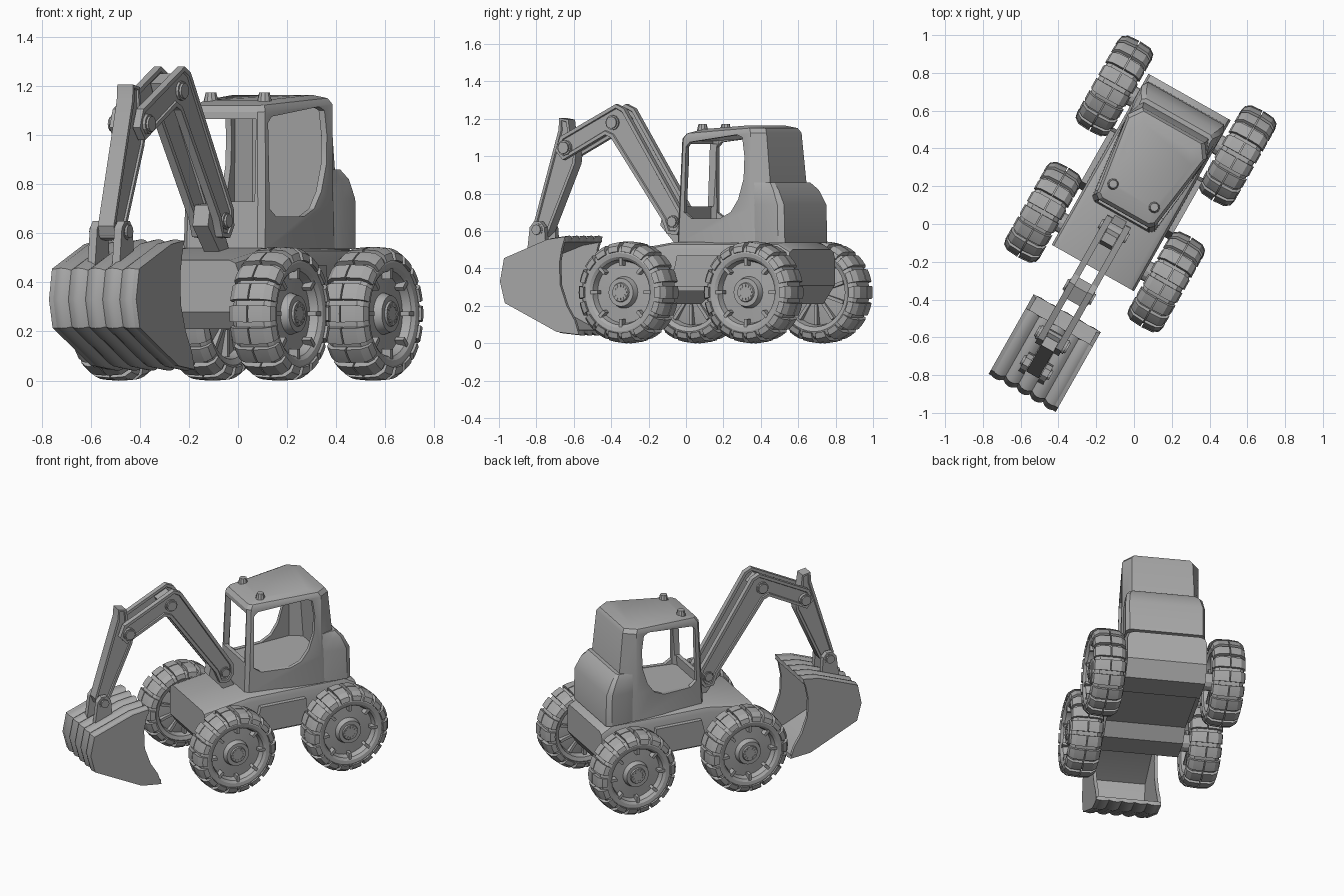
import bpy, bmesh
from math import radians, sin, cos, pi
from mathutils import Matrix, Vector

if "Cube" in bpy.data.objects:
    bpy.data.objects.remove(bpy.data.objects["Cube"])


def finish(name, bm, loc=(0, 0, 0)):
    bmesh.ops.recalc_face_normals(bm, faces=bm.faces)
    me = bpy.data.meshes.new(name)
    bm.to_mesh(me)
    bm.free()
    ob = bpy.data.objects.new(name, me)
    ob.matrix_basis = Matrix.Translation(loc)
    bpy.context.collection.objects.link(ob)
    return ob


def prism_bm(pts, u0, u1, inset=0):
    """Side profile (y, z) extruded across x, optional recessed panels."""
    bm = bmesh.new()
    a = [bm.verts.new((u0, y, z)) for y, z in pts]
    b = [bm.verts.new((u1, y, z)) for y, z in pts]
    caps = [bm.faces.new(a), bm.faces.new(b[::-1])]
    n = len(pts)
    for i in range(n):
        bm.faces.new((a[i], a[(i + 1) % n], b[(i + 1) % n], b[i]))
    bmesh.ops.recalc_face_normals(bm, faces=bm.faces)
    if inset:
        for f in caps:
            bmesh.ops.inset_region(bm, faces=[f], thickness=inset, depth=0)
            bmesh.ops.inset_region(bm, faces=[f], thickness=0.004, depth=-0.008)
    return bm


def prism(name, pts, u0, u1, inset=0):
    return finish(name, prism_bm(pts, u0, u1, inset))


def box(name, u, y0, y1, z0, z1):
    return prism(name, [(y0, z0), (y1, z0), (y1, z1), (y0, z1)], u[0], u[1])


def skin(name, rings):
    """Closed solid from a row of closed rings of points."""
    bm = bmesh.new()
    rings = [[bm.verts.new(p) for p in r] for r in rings]
    n = len(rings[0])
    for r, s in zip(rings, rings[1:]):
        for i in range(n):
            bm.faces.new((r[i], r[(i + 1) % n], s[(i + 1) % n], s[i]))
    bm.faces.new(rings[0])
    bm.faces.new(rings[-1])
    return finish(name, bm)


def loft(name, levels):
    """Stack of mirrored half plans: (z, [(x, y), ...])."""
    return skin(name, [[(x, y, z) for x, y in half + [(-x, y) for x, y in reversed(half)]]
                       for z, half in levels])


def pin(name, y, z, r, half):
    bm = bmesh.new()
    m = Matrix.Translation((0, y, z)) @ Matrix.Rotation(pi / 2, 4, 'Y')
    for d, rad in ((half, r * 0.8), (half - 0.01, r)):
        bmesh.ops.create_cone(bm, cap_ends=True, segments=12, radius1=rad,
                              radius2=rad, depth=2 * d, matrix=m)
    return finish(name, bm)


def revolve(bm, prof, angles, partial):
    rings = [[bm.verts.new((x, r * cos(a), r * sin(a))) for x, r in prof] for a in angles]
    n = len(prof)
    pairs = list(zip(rings, rings[1:])) if partial else list(zip(rings, rings[1:] + rings[:1]))
    for p, q in pairs:
        for i in range(n if partial else n - 1):
            j = (i + 1) % n
            bm.faces.new((p[i], p[j], q[j], q[i]))
    if partial:
        bm.faces.new(rings[0])
        bm.faces.new(rings[-1])


# Wheel: turned tyre and rim, tread blocks, rim ribs
bm = bmesh.new()
revolve(bm, [(.092, 0), (.092, .048), (.084, .052), (.084, .075), (.05, .085), (.045, .165),
             (.08, .175), (.092, .19), (.095, .21), (.086, .235), (.065, .25), (-.065, .25),
             (-.086, .235), (-.095, .21), (-.086, .185), (-.045, .175), (-.065, .07), (-.065, 0)],
        [2 * pi * i / 36 for i in range(36)], False)
bmesh.ops.remove_doubles(bm, verts=bm.verts, dist=1e-5)
for i in range(18):
    a = 2 * pi * i / 18
    for s in (1, -1):
        revolve(bm, [(s * x, r) for x, r in ((.003, .24), (.003, .273), (.068, .268), (.096, .248),
                                             (.104, .218), (.08, .215))],
                [a - radians(7.3), a, a + radians(7.3)], True)
for n, x, r, ln in ((8, .068, .165, .045), (10, -.055, .12, .11)):
    for i in range(n):
        bmesh.ops.create_cube(bm, matrix=Matrix.Rotation(2 * pi * i / n, 4, 'X')
                              @ Matrix.Translation((x, 0, r)) @ Matrix.Diagonal((.04, .018, ln, 1)))
for i in range(12):
    bmesh.ops.create_cube(bm, matrix=Matrix.Rotation(2 * pi * i / 12, 4, 'X')
                          @ Matrix.Translation((.09, 0, .036)) @ Matrix.Diagonal((.01, .008, .012, 1)))
first = finish("wheel", bm)
for y, end in ((-.183, "front"), (.585, "rear")):
    for s, side in ((1, "right"), (-1, "left")):
        w = bpy.data.objects.new(f"{end}_{side}_wheel", first.data)
        w.matrix_basis = Matrix.Translation((s * .375, y, .272)) @ Matrix.Rotation(0 if s > 0 else pi, 4, 'Z')
        bpy.context.collection.objects.link(w)
    pin(end + "_axle", y, .272, .055, .33)
bpy.data.objects.remove(first)

# Chassis with chamfered top edges and axle blocks beneath
bm = prism_bm([(-.31, .49), (-.31, .28), (-.26, .21), (-.09, .21), (-.01, .28), (.41, .28), (.48, .21),
               (.66, .21), (.73, .31), (.73, .5), (.66, .54), (0, .54)], -.25, .25)
edges = [e for e in bm.edges if all(v.co.z > .485 for v in e.verts)
         and abs(e.verts[0].co.x - e.verts[1].co.x) < .01]
bmesh.ops.bevel(bm, geom=edges, offset=.04, segments=2, profile=.5, affect='EDGES')
finish("chassis", bm)
for s in (1, -1):
    prism("side_step", [(.02, .3), (.39, .3), (.37, .47), (.06, .47)], s * .23, s * .28)


# Cab: hollow tapered shell with windscreen and door openings
def plan(f, fy, m, my, b, by, d=0):
    return [(f - .025 - d, fy + d), (f - d, fy + .02 + d), (m - d, my), (b - d, by - d)]


def drop_front(ob):
    """Slope the roof down towards the front."""
    for v in ob.data.vertices:
        if v.co.z > 1.08:
            v.co.z -= .035 * max(0, .3 - v.co.y) / .3
    return ob


cab = drop_front(loft("cab", [(.535, plan(.19, .0, .245, .49, .2, .62)),
                              (.72, plan(.188, .008, .243, .49, .2, .6)),
                              (1.125, plan(.178, .022, .24, .49, .19, .56)),
                              (1.15, plan(.165, .04, .225, .475, .175, .545)),
                              (1.163, plan(.145, .12, .185, .42, .14, .49))]))
cutters = [
    drop_front(loft("cavity", [(.665, plan(.188, .008, .243, .49, .2, .59, .024)),
                               (1.11, plan(.178, .028, .237, .485, .18, .55, .024)),
                               (1.135, plan(.16, .06, .21, .47, .15, .52, .024))])),
    box("windscreen_cut", (-.148, .148), -.1, .1, .73, 1.065),
    prism("door_cut", [(.055, .7), (.1, .668), (.29, .668), (.36, .7), (.41, .77), (.445, .88),
                       (.45, 1.0), (.435, 1.1), (.40, 1.115), (.085, 1.075), (.06, 1.05)], -.4, .4)]
for c in cutters:
    c.hide_render = True
    mod = cab.modifiers.new(c.name, 'BOOLEAN')
    mod.operation, mod.object, mod.solver = 'DIFFERENCE', c, 'EXACT'
dg = bpy.context.evaluated_depsgraph_get()
cut = bpy.data.meshes.new_from_object(cab.evaluated_get(dg))
cab.modifiers.clear()
cab.data = cut
for c in cutters:
    bpy.data.objects.remove(c)

# Rear engine cover wrapped round the back of the cab
loft("engine_cover", [(z, [(.185, .585), (.232, .5), (w - .002, .565), (w, .66 - (.69 - y) * .8), (w - .02, y)])
                      for z, w, y in ((.535, .25, .695), (.74, .25, .69), (.82, .238, .65), (.86, .215, .61))])

# Roof lamps
for s in (1, -1):
    bm = bmesh.new()
    bmesh.ops.create_cone(bm, cap_ends=True, segments=10, radius1=.034, radius2=.022, depth=.05)
    finish("roof_lamp", bm, (s * .125, .13, 1.148))

# Boom: two plates, cross braces and pins
boom = [(-.12, .585), (-.06, .58), (-.025, .63), (-.03, .70), (-.385, 1.255), (-.435, 1.278),
        (-.775, 1.105), (-.805, 1.03), (-.76, .98), (-.5, 1.115), (-.465, 1.1), (-.15, .66)]
for s in (1, -1):
    prism("boom_plate", boom, s * .038, s * .072, .02)
prism("boom_knee_brace", [(-.39, 1.2), (-.44, 1.25), (-.52, 1.21), (-.48, 1.13)], -.04, .04)
pin("boom_base_pin", -.085, .65, .034, .083)
pin("boom_knee_pin", -.455, 1.18, .04, .085)
pin("boom_tip_pin", -.745, 1.045, .04, .095)

# Boom mounting bracket on the chassis
prism("boom_bracket", [(-.06, .5), (.01, .5), (-.05, .62), (-.11, .72), (-.16, .715), (-.18, .63)], -.036, .036)

# Dipper arm and its lugs
prism("dipper_arm", [(-.80, 1.205), (-.745, 1.195), (-.735, 1.12), (-.70, 1.0), (-.705, .96), (-.865, .6),
                     (-.9, .57), (-.94, .58), (-.96, .63), (-.805, 1.14)], -.037, .037, .016)
for s in (1, -1):
    prism("bucket_lug", [(-.98, .46), (-.86, .5), (-.87, .62), (-.895, .65), (-.935, .65), (-.96, .62)],
          s * .04, s * .075)
pin("bucket_pin", -.915, .607, .034, .088)

# Bucket: ribbed outside, smooth inside, and two side plates with a curved mouth
outer = [(-.67, .57), (-.78, .555), (-1.045, .455), (-1.07, .33), (-1.04, .215), (-.72, .06), (-.585, .045)]
centre = Vector((-.78, .31))
inner = [Vector(p) + (centre - Vector(p)).normalized() * .032 for p in outer]
inner[0].x, inner[-1].x = outer[0][0], outer[-1][0]
columns = []
for j in range(21):
    bump = .018 * (0, .8, 1, .8)[j % 4] - .012
    ridge = [Vector(p) + (Vector(p) - centre).normalized() * bump for p in outer]
    columns.append([(-.2 + .02 * j, p.x, p.y) for p in ridge + inner[::-1]])
skin("bucket_shell", columns)
for s in (1, -1):
    prism("bucket_side", outer + [(-.61, .12), (-.66, .2), (-.70, .31), (-.705, .43), (-.69, .51)],
          s * .183, s * .204)

# Dark grey finish, shading, then turn the whole machine into place
grey = bpy.data.materials.new("dark_grey")
grey.diffuse_color = (.4, .4, .4, 1)
grey.use_nodes = True
grey.node_tree.nodes["Principled BSDF"].inputs["Base Color"].default_value = grey.diffuse_color
turn = Matrix.Rotation(radians(-29.5), 4, 'Z') @ Matrix.Translation((-.075, 0, 0))
for ob in bpy.context.scene.objects:
    ob.data.materials.clear()
    ob.data.materials.append(grey)
    ob.data.shade_smooth()
    ob.data.set_sharp_from_angle(angle=radians(28))
    ob.matrix_basis = turn @ ob.matrix_basis
